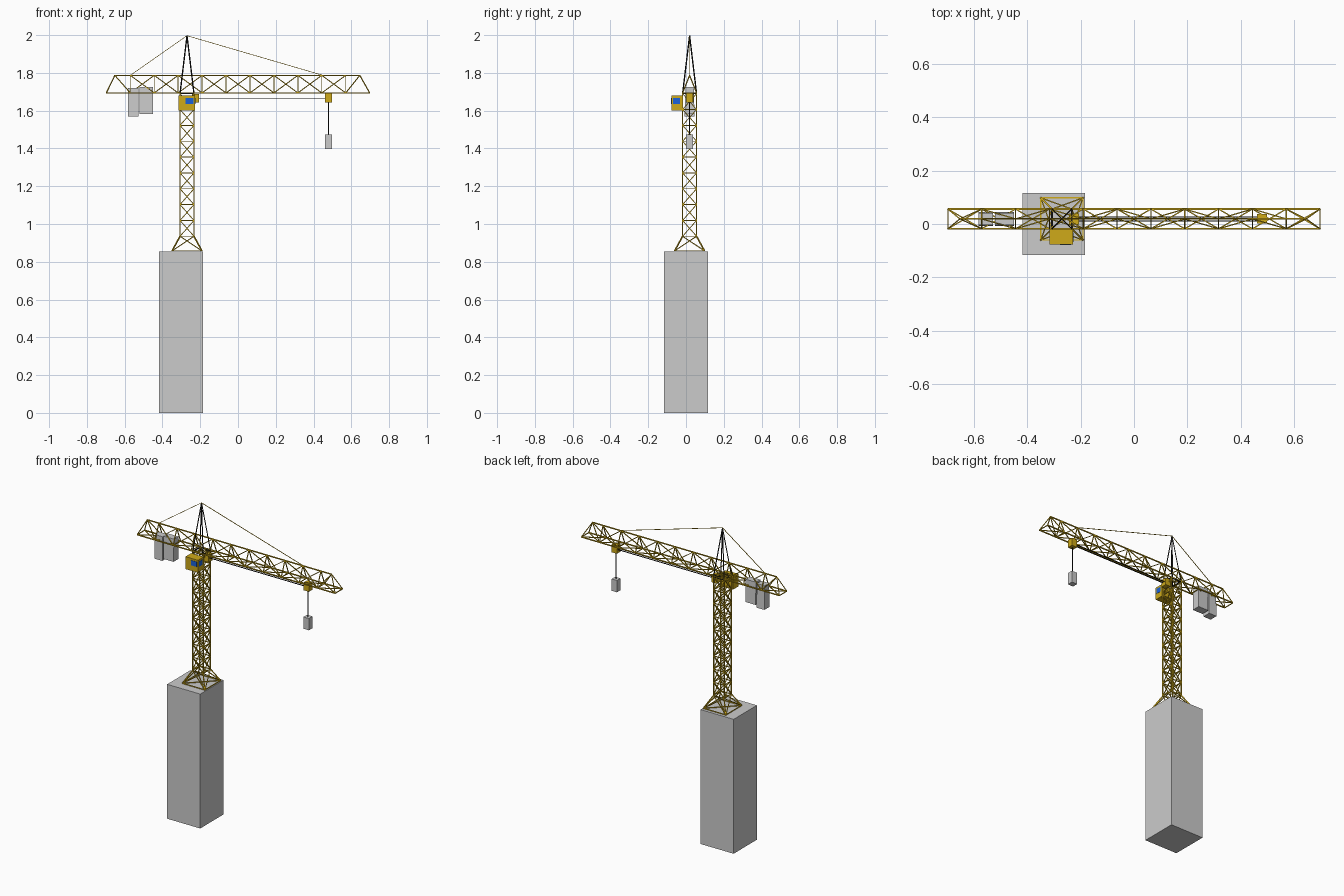
import bpy, bmesh
from mathutils import Vector, Matrix

if "Cube" in bpy.data.objects:
    bpy.data.objects.remove(bpy.data.objects["Cube"])


def material(name, rgb):
    m = bpy.data.materials.new(name)
    m.diffuse_color = (*rgb, 1)
    m.use_nodes = True
    m.node_tree.nodes["Principled BSDF"].inputs["Base Color"].default_value = m.diffuse_color
    return m


YELLOW = material("yellow", (0.62, 0.40, 0.01))
BLACK = material("black", (0.01, 0.01, 0.01))
BLUE = material("blue", (0.01, 0.12, 0.7))
CX, CY = -0.27, 0.019          # tower axis
H = 0.037                      # half width of tower and jib


def finish(name, bm, mat):
    mesh = bpy.data.meshes.new(name)
    bm.to_mesh(mesh)
    bm.free()
    ob = bpy.data.objects.new(name, mesh)
    bpy.context.collection.objects.link(ob)
    if mat:
        mesh.materials.append(mat)
    return ob


def box(name, lo, hi, mat=None):
    lo, hi = Vector(lo), Vector(hi)
    bm = bmesh.new()
    bmesh.ops.create_cube(bm, size=1, matrix=Matrix.Translation((lo + hi) / 2)
                          @ Matrix.Diagonal((*(hi - lo), 1)))
    return finish(name, bm, mat)


def bars(name, segments, mat):
    """Square-section bars; segments are (start, end, width)."""
    bm = bmesh.new()
    for a, b, w in segments:
        a, b = Vector(a), Vector(b)
        d = b - a
        rot = d.to_track_quat('Z', 'Y').to_matrix().to_4x4()
        bmesh.ops.create_cube(bm, size=1, matrix=Matrix.Translation((a + b) / 2)
                              @ rot @ Matrix.Diagonal((w, w, d.length, 1)))
    return finish(name, bm, mat)


def ring(h, z):
    return [(CX + sx * h, CY + sy * h, z)
            for sx, sy in ((-1, -1), (1, -1), (1, 1), (-1, 1))]


CHORD, BRACE = 0.006, 0.0045

# Concrete base
box("base_block", (-0.417, -0.117, 0), (-0.184, 0.117, 0.855))


# Tower: splayed foot, then nine cross-braced bays
def bay(lower, upper):
    out = []
    for i in range(4):
        j = (i + 1) % 4
        out += [(lower[i], upper[i], CHORD), (lower[i], lower[j], BRACE),
                (lower[i], upper[j], BRACE), (lower[j], upper[i], BRACE)]
    return out


Z0, Z1, N = 0.935, 1.69, 9
levels = [ring(H, Z0 + (Z1 - Z0) * i / N) for i in range(N + 1)]
foot = ring(0.079, 0.858)
bars("tower_foot", bay(foot, levels[0])
     + [(foot[0], foot[2], BRACE), (foot[1], foot[3], BRACE)], YELLOW)
tower = []
for a, b in zip(levels, levels[1:]):
    tower += bay(a, b)
bars("tower_mast", tower, YELLOW)

# Black peak frame above the tower
top, apex = levels[-1], (CX, CY, 1.997)
peak = [(p, apex, 0.005) for p in top]
peak += [(top[i], top[(i + 1) % 4], CHORD) for i in range(4)]
peak += [(top[0], top[2], BRACE), (top[1], top[3], BRACE)]
bars("peak_frame", peak, BLACK)

# Jib: triangular lattice girder of eleven bays
L, ZB, ZT, M = 0.697, 1.694, 1.787, 11
xs = [-L + 2 * L * i / M for i in range(M + 1)]
tops = [(min(max(x, -0.652), 0.645), CY, ZT) for x in xs]
jib = [(tops[0], tops[-1], CHORD)]
for s in (-1, 1):
    y = CY + s * H
    jib.append(((-L, y, ZB), (L, y, ZB), CHORD))
    for i, x in enumerate(xs):
        jib.append(((x, y, ZB), tops[i], BRACE))
        if i < M:
            n = (xs[i + 1], y, ZB)
            # alternating web diagonals, opposed on the two faces
            if i == 0 or (i < M - 1 and (i % 2 == 0) == (s > 0)):
                jib.append((tops[i], n, BRACE))
            else:
                jib.append(((x, y, ZB), tops[i + 1], BRACE))
            jib.append(((x, y, ZB), (xs[i + 1], CY - s * H, ZB), BRACE))
for x in xs:
    jib.append(((x, CY - H, ZB), (x, CY + H, ZB), BRACE))
bars("jib_truss", jib, YELLOW)

# Stay cables
bars("stay_cables", [(apex, (-0.57, CY, ZT), 0.003),
                     (apex, (0.45, CY, ZT), 0.003)], YELLOW)

# Operator cabin with front and side windows
box("cabin", (-0.316, -0.077, 1.60), (-0.228, -0.02, 1.679), YELLOW)
box("cabin_front_window", (-0.277, -0.079, 1.635), (-0.236, -0.076, 1.667), BLUE)
box("cabin_side_window", (-0.229, -0.068, 1.635), (-0.226, -0.032, 1.667), BLUE)

# Winch, trolley, ropes and hanging load
box("winch", (-0.244, CY - 0.02, 1.642), (-0.206, CY + 0.02, 1.688), YELLOW)
box("trolley", (0.46, CY - 0.018, 1.643), (0.498, CY + 0.018, 1.692), YELLOW)
bars("trolley_ropes", [((-0.21, CY + s * 0.008, 1.666),
                        (0.465, CY + s * 0.008, 1.666), 0.004)
                       for s in (-1, 1)], BLACK)
bars("hoist_rope", [((0.479, CY, 1.65), (0.479, CY, 1.47), 0.004)], BLACK)
box("hanging_load", (0.46, CY - 0.018, 1.398), (0.498, CY + 0.018, 1.473))


# Counterweights, narrowed at the top to sit inside the girder
def counterweight(name, x0, x1, z0, z1):
    ob = box(name, (x0, CY - 0.026, z0), (x1, CY + 0.026, z1))
    for v in ob.data.vertices:
        if v.co.z > (z0 + z1) / 2:
            v.co.y = CY + (v.co.y - CY) * 0.85


counterweight("rear_counterweight", -0.583, -0.528, 1.568, 1.72)
counterweight("inner_counterweight", -0.521, -0.449, 1.583, 1.726)
